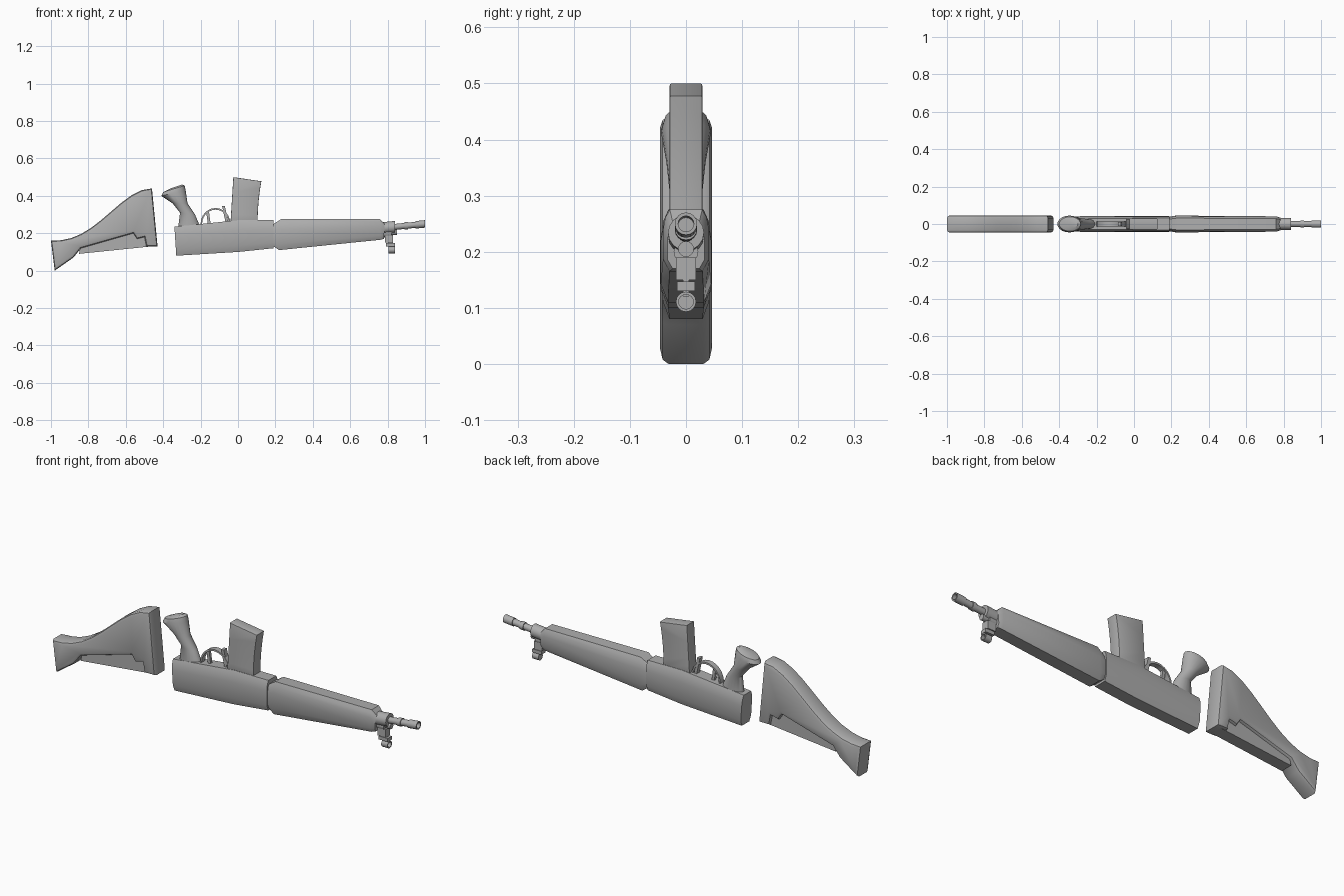
import bpy, bmesh, math
from mathutils import Vector

cube = bpy.data.objects.get("Cube")
if cube:
    bpy.data.objects.remove(cube, do_unlink=True)

colour = (.42, .42, .42, 1)
grey = bpy.data.materials.new("mid_grey")
grey.use_nodes = True
grey.diffuse_color = colour
grey.node_tree.nodes["Principled BSDF"].inputs["Base Color"].default_value = colour


def finish(name, bm):
    """Turn a bmesh into a grey object with smooth curves and sharp edges."""
    bmesh.ops.recalc_face_normals(bm, faces=bm.faces)
    mesh = bpy.data.meshes.new(name)
    bm.to_mesh(mesh)
    bm.free()
    mesh.materials.append(grey)
    part = bpy.data.objects.new(name, mesh)
    bpy.context.collection.objects.link(part)
    bpy.ops.object.select_all(action='DESELECT')
    part.select_set(True)
    bpy.context.view_layer.objects.active = part
    bpy.ops.object.shade_smooth_by_angle(angle=math.radians(35))


def slab(name, profile, half_width, rounding=0):
    """Extrude a side profile across the model and round its side outlines."""
    bm = bmesh.new()
    face = bm.faces.new([bm.verts.new((x, -half_width, z)) for x, z in profile])
    extruded = bmesh.ops.extrude_face_region(bm, geom=[face])
    moved = [v for v in extruded["geom"] if isinstance(v, bmesh.types.BMVert)]
    bmesh.ops.translate(bm, vec=(0, 2 * half_width, 0), verts=moved)
    if rounding:
        outlines = [e for e in bm.edges if e.verts[0].co.y * e.verts[1].co.y > 0]
        bmesh.ops.bevel(bm, geom=outlines, offset=rounding, segments=2,
                        profile=.5, affect='EDGES')
    finish(name, bm)


def block(name, left, right, bottom, top, half_width, lean=0):
    """Small box in side view whose top may lean along x."""
    slab(name, [(left, bottom), (right, bottom), (right + lean, top), (left + lean, top)],
         half_width)


def loft(name, stations, outline):
    """Skin an outline over stations of (low point, high point, half width)."""
    bm = bmesh.new()
    rings = []
    for low, high, half_width in stations:
        low, high = Vector((low[0], 0, low[1])), Vector((high[0], 0, high[1]))
        middle, half = (low + high) / 2, (high - low) / 2
        rings.append([bm.verts.new(middle + half * up + Vector((0, half_width * side, 0)))
                      for side, up in outline])
    for ring, following in zip(rings, rings[1:]):
        for i, vert in enumerate(ring):
            bm.faces.new((ring[i - 1], vert, following[i], following[i - 1]))
    bm.faces.new(rings[0])
    bm.faces.new(rings[-1])
    finish(name, bm)


def circle(count):
    angles = [math.tau * i / count for i in range(count)]
    return [(math.sin(a), math.cos(a)) for a in angles]


def bore_line(x):
    """Height of the slightly tilted barrel axis."""
    return .25 - (1 - x) / 10


def level(height):
    return lambda x: height


def rod(name, start, end, radius, axis=bore_line, hole=0):
    """Round part along x, with an optional hole in its forward end."""
    rings = [(start, radius), (end, radius)]
    if hole:
        rings += [(end, hole), (start + (end - start) / 4, hole)]
    loft(name, [((x, axis(x) - r), (x, axis(x) + r), r) for x, r in rings], circle(16))


# Shoulder stock: the comb rises along an eased curve from the wrist
comb = []
for i in range(11):
    t = i / 10
    ease = (1 - math.cos(math.pi * t ** 1.2)) / 2
    comb.append((-1 + .54 * t, .16 + .28 * ease))
underside = [(-.43, .13), (-.49, .13), (-.5, .18), (-.54, .17), (-.56, .2),
             (-.84, .12), (-.88, .07), (-.98, 0)]
slab("stock", comb + underside, .046, .015)
slab("stock_web", [(-.85, .09), (-.46, .13), (-.5, .22), (-.84, .14)], .03)

# Receiver and handguard share a chamfered section
half_section = [(.72, -1), (1, -.6), (1, .35), (.9, .75), (.7, 1)]
hull = half_section + [(-side, up) for side, up in reversed(half_section)]
loft("receiver", [((-.33, .08), (-.34, .235), .041), ((0, .1), (0, .27), .044),
                  ((.19, .12), (.19, .27), .044)], hull)
loft("handguard", [((.19, .13), (.19, .25), .038), ((.22, .11), (.23, .275), .045),
                   ((.76, .165), (.76, .275), .041), ((.78, .17), (.785, .25), .033)], hull)

# Pistol grip, flared at its free end
loft("grip", [((-.32, .23), (-.2, .23), .03), ((-.31, .31), (-.23, .3), .029),
              ((-.35, .36), (-.27, .36), .035), ((-.41, .4), (-.28, .43), .045),
              ((-.4, .42), (-.285, .455), .038), ((-.36, .44), (-.3, .46), .02)], circle(20))

# Curved magazine
steps = [i / 6 for i in range(7)]
front_edge = [(-.04 + .015 * t, .26 + .24 * t) for t in steps]
back_edge = [(.105 + .02 * t * t, .26 + .218 * t) for t in steps]
slab("magazine", front_edge + back_edge[::-1], .029, .003)


# Trigger guard strap, trigger and catch
def arch(width, height):
    angles = [math.pi * i / 12 for i in range(13)]
    return [(-.12 - width * math.cos(a), .25 + height * math.sin(a)) for a in angles]


slab("trigger_guard", arch(.08, .085) + arch(.072, .076)[::-1], .014)
block("trigger", -.16, -.145, .24, .315, .007, -.01)
block("magazine_catch", -.065, -.05, .25, .345, .012, -.02)

# Barrel, collar and hollow muzzle
rod("barrel_collar", .77, .84, .032)
rod("barrel", .83, .97, .016)
rod("barrel_band", .89, .91, .02)
rod("muzzle", .95, 1, .02, hole=.014)
rod("gas_block", .77, .82, .022, level(.2))
rod("gas_plug", .81, .85, .014, level(.205))

# Front sight post, base and hollow ring
block("sight_block", .785, .83, .15, .19, .018)
block("sight_post", .805, .83, .12, .19, .005)
block("sight_base", .79, .84, .13, .147, .016)
rod("sight_ring", .805, .84, .018, level(.111), hole=.013)
